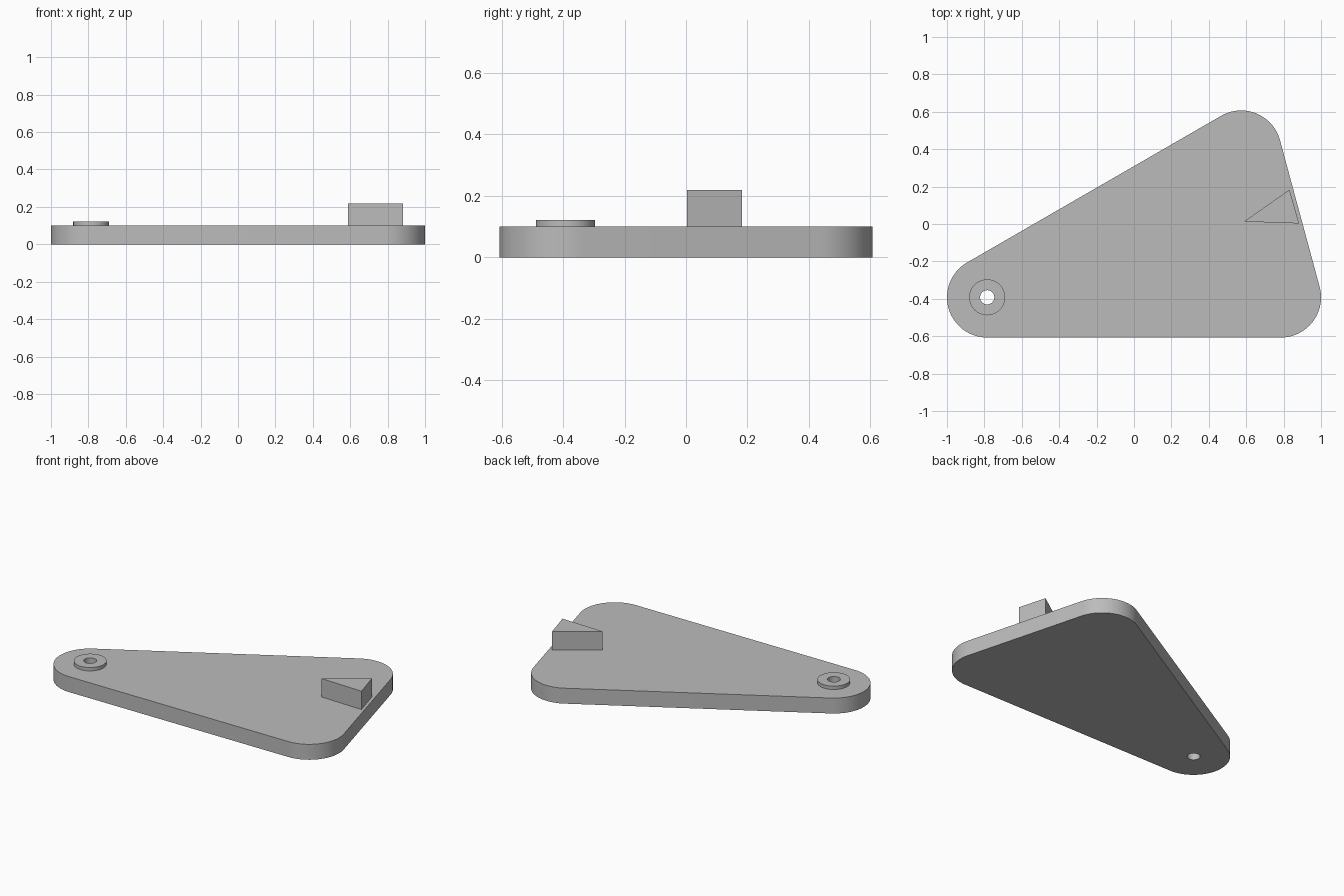
import bpy, bmesh, math
from mathutils import Vector

cube = bpy.data.objects.get("Cube")
if cube:
    bpy.data.objects.remove(cube, do_unlink=True)

grey = bpy.data.materials.new("plain grey")
grey.use_nodes = True
colour = (0.5, 0.5, 0.5, 1)
grey.diffuse_color = colour
grey.node_tree.nodes["Principled BSDF"].inputs["Base Color"].default_value = colour

THICK = 0.1
RADIUS = 0.215
PIVOT = Vector((-0.785, -0.392))


def prism(name, outline, low, high):
    """Extrude a counter-clockwise outline from low to high."""
    bm = bmesh.new()
    face = bm.faces.new([bm.verts.new((x, y, low)) for x, y in outline])
    top = bmesh.ops.extrude_face_region(bm, geom=[face], use_keep_orig=True)
    verts = [v for v in top["geom"] if isinstance(v, bmesh.types.BMVert)]
    bmesh.ops.translate(bm, verts=verts, vec=(0, 0, high - low))
    bmesh.ops.recalc_face_normals(bm, faces=bm.faces)
    mesh = bpy.data.meshes.new(name)
    bm.to_mesh(mesh)
    bm.free()
    mesh.materials.append(grey)
    obj = bpy.data.objects.new(name, mesh)
    bpy.context.collection.objects.link(obj)
    return obj


def arc(centre, radius, start, end, steps):
    angles = [start + (end - start) * i / steps for i in range(steps + 1)]
    return [(centre.x + radius * math.cos(a), centre.y + radius * math.sin(a)) for a in angles]


def circle(radius):
    return arc(PIVOT, radius, 0, math.tau, 64)[:-1]


def rounded_polygon(centres, radius):
    """Join corner arcs by their shared tangent lines."""
    points = []
    for i, centre in enumerate(centres):
        before = centre - centres[i - 1]
        after = centres[(i + 1) % len(centres)] - centre
        start = math.atan2(before.y, before.x) - math.pi / 2
        turn = (math.atan2(after.y, after.x) - math.atan2(before.y, before.x)) % math.tau
        points += arc(centre, radius, start, start + turn, 32)
    return points


# Rounded triangular plate, raised washer and wedge stop
corners = [PIVOT, Vector((0.785, -0.392)), Vector((0.573, 0.392))]
plate = prism("plate", rounded_polygon(corners, RADIUS), 0, THICK)
washer = prism("pivot_washer", circle(0.096), THICK, 0.122)
wedge = prism("wedge_stop", [(0.588, 0.013), (0.883, 0.003), (0.831, 0.183)], THICK, 0.219)

# Pivot hole through plate and washer
cutter = prism("hole_cutter", circle(0.038), -0.1, 0.3)
cutter.hide_render = True
for obj in (plate, washer):
    cut = obj.modifiers.new("pivot hole", 'BOOLEAN')
    cut.operation = 'DIFFERENCE'
    cut.solver = 'EXACT'
    cut.object = cutter
    bpy.context.view_layer.objects.active = obj
    bpy.ops.object.modifier_apply(modifier=cut.name)
bpy.data.objects.remove(cutter, do_unlink=True)

# Smooth the curved walls, keep rims sharp
bpy.ops.object.select_all(action='DESELECT')
for obj in (plate, washer, wedge):
    obj.select_set(True)
bpy.context.view_layer.objects.active = plate
bpy.ops.object.shade_smooth_by_angle(angle=math.radians(30))
